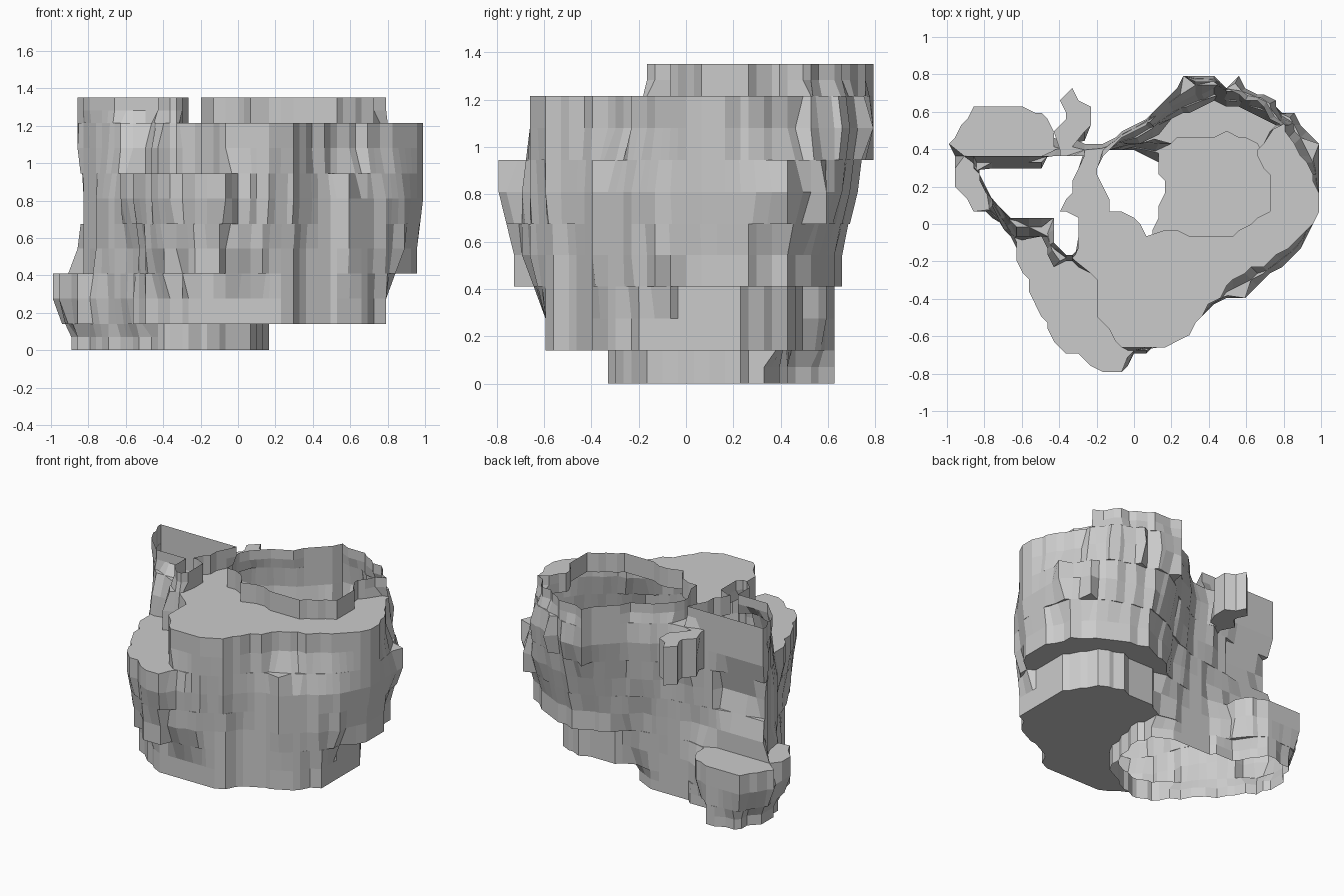
import bpy
import bmesh
from mathutils import Vector
from mathutils.geometry import delaunay_2d_cdt, intersect_point_line

GRID = 0.033
STEP = 0.06
REACH = 0.1

if "Cube" in bpy.data.objects:
    bpy.data.objects.remove(bpy.data.objects["Cube"])

stone = bpy.data.materials.new("stone grey")
stone.use_nodes = True
stone.diffuse_color = (0.6, 0.6, 0.6, 1)
stone.node_tree.nodes["Principled BSDF"].inputs["Base Color"].default_value = stone.diffuse_color


def sides(loop):
    return zip(loop, loop[1:] + loop[:1])


def snap(p):
    return Vector((round(p.x / GRID) * GRID, round(p.y / GRID) * GRID))


def jagged(flat):
    """Turn a rough outline in hundredths into a stepped, counter-clockwise loop."""
    rough = [Vector(p) / 100 for p in zip(flat[::2], flat[1::2])]
    loop = []
    for a, b in sides(rough):
        steps = max(1, round((b - a).length / STEP))
        for i in range(steps):
            p = snap(a.lerp(b, i / steps))
            if loop and (p - loop[-1]).length < 0.001:
                continue
            if len(loop) > 1 and (p - loop[-2]).length < 0.001:
                loop.pop()
                continue
            loop.append(p)
    if (loop[0] - loop[-1]).length < 0.001:
        loop.pop()
    area = sum(a.cross(b) for a, b in sides(loop))
    return loop if area > 0 else loop[::-1]


def inside(p, loops):
    """Even-odd test of a point against a set of loops."""
    hit = False
    for loop in loops:
        for a, b in sides(loop):
            if (a.y > p.y) != (b.y > p.y):
                if p.x < a.x + (p.y - a.y) * (b.x - a.x) / (b.y - a.y):
                    hit = not hit
    return hit


def nearest(p, loops):
    """Closest point to p on any side of the loops."""
    found = []
    for loop in loops:
        for a, b in sides(loop):
            part = intersect_point_line(p, a, b)[1]
            found.append(a.lerp(b, min(max(part, 0), 1)))
    return min(found, key=lambda q: (q - p).length)


def lean(loops, neighbours):
    """Lean loops half way to a neighbouring layer where the two nearly meet."""
    result = []
    for loop in loops:
        moved = []
        for p in loop:
            q = nearest(p, neighbours) if neighbours else p
            moved.append((p + q) / 2 if (p - q).length < REACH else p)
        result.append(moved)
    return result


def add_walls(bm, rings, levels):
    """Rock face through matching rings at rising levels."""
    count = len(rings[0])
    rows = [[bm.verts.new((p.x, p.y, z)) for p in ring] for ring, z in zip(rings, levels)]
    for lower, upper in zip(rows, rows[1:]):
        for i in range(count):
            j = (i + 1) % count
            bm.faces.new((lower[i], lower[j], upper[j], upper[i]))


def add_ledges(bm, below, above, z):
    """Flat ledges wherever only one of two neighbouring layers is solid."""
    points, edges = [], []
    for loop in below + above:
        start, count = len(points), len(loop)
        points += loop
        edges += [(start + i, start + (i + 1) % count) for i in range(count)]
    flat, _, tris, *_ = delaunay_2d_cdt(points, edges, [], 0, 0.0001)
    verts = [bm.verts.new((p.x, p.y, z)) for p in flat]
    for tri in tris:
        middle = sum((flat[i] for i in tri), Vector((0, 0))) / len(tri)
        solid_below, solid_above = inside(middle, below), inside(middle, above)
        if solid_below != solid_above:
            order = tri if solid_below else tri[::-1]
            bm.faces.new([verts[i] for i in order])


# Rough outlines of the rock layers, lowest first
foot = [17, 22, 13, 2, 10, -10, 0, -20, -25, -34, -40, -30, -55, -10, -72, 5,
        -85, 20, -90, 42, -78, 60, -60, 62, -45, 42, 0, 40, 12, 33]

shelf = [79, 22, 79, -20, 60, -37, 42, -42, 24, -59, 0, -60, -20, -58, -35, -50,
         -48, -40, -60, -15, -70, 0, -85, 8, -95, 20, -97, 35, -100, 43, -85, 62,
         -63, 62, -48, 60, -42, 45, -30, 38, 0, 42, 43, 47, 50, 50, 65, 42]

lower_body = [95, 25, 96, 5, 88, -12, 79, -23, 60, -38, 42, -42, 24, -60, 0, -70,
              -22, -72, -38, -60, -48, -45, -53, -25, -65, -8, -72, 4,
              -83, 25, -85, 37, -30, 37, 3, 44, 20, 56, 42, 66, 56, 62, 75, 54, 88, 42]

middle_body = [99, 44, 99, 5, 90, -12, 79, -23, 60, -38, 42, -42, 30, -58,
               15, -65, 0, -70, -5, -79, -18, -79, -25, -71, -40, -67, -50, -48,
               -60, -25, -66, -8, -72, 4, -83, 25, -83, 31, -50, 31, -45, 36, -15, 41,
               10, 54, 20, 64, 43, 72, 62, 67, 75, 64, 86, 58, 93, 50]

upper_body = [95, 27, 99, 18, 99, 5, 90, -8, 82, -13, 68, -22, 54, -29, 45, -38,
              30, -58, 17, -65, -5, -65, -20, -50, -21, -30, -32, -19, -43, -22,
              -50, -8, -62, -5, -70, 4, -84, 25, -87, 37, -38, 37, -42, 50, -37, 55,
              -38, 65, -34, 72, -24, 62, -24, 53, -32, 45, -15, 42, 0, 54,
              10, 60, 20, 70, 27, 78, 44, 78, 50, 74, 56, 78, 60, 72, 75, 67, 86, 42]

rim = [-20, 25, -18, 37, -10, 42, 10, 58, 27, 78, 45, 76, 55, 70, 70, 62,
       78, 52, 65, 40, 72, 25, 72, 5, 62, 0, 52, -8, 35, -8, 22, -3,
       8, -5, 0, 3, -12, 8]

side_rim = [-86, 37, -28, 36, -34, 18, -40, 8, -30, 4, -29, -12, -37, -18,
            -43, -10, -43, 3, -55, 2, -70, 6, -82, 22]

layers = [
    ("foot", [foot]),
    ("shelf", [shelf]),
    ("lower_body", [lower_body]),
    ("middle_body", [middle_body]),
    ("upper_body", [upper_body]),
    ("open_rim", [rim, side_rim]),
]
heights = [0, 0.14, 0.41, 0.675, 0.945, 1.215, 1.35]

# Build each layer as walls plus the ledges under it; top and foot stay open
shapes = [[jagged(outline) for outline in outlines] for _, outlines in layers]
previous_top = None
for i, (name, _) in enumerate(layers):
    low, high = heights[i], heights[i + 1]
    bottom = lean(shapes[i], shapes[i - 1] if i else None)
    top = lean(shapes[i], shapes[i + 1] if i + 1 < len(shapes) else None)
    bm = bmesh.new()
    for rings in zip(bottom, shapes[i], top):
        add_walls(bm, rings, (low, (low + high) / 2, high))
    if previous_top:
        add_ledges(bm, previous_top, bottom, low)
    loose = [v for v in bm.verts if not v.link_faces]
    bmesh.ops.delete(bm, geom=loose, context='VERTS')
    mesh = bpy.data.meshes.new(name)
    bm.to_mesh(mesh)
    bm.free()
    mesh.materials.append(stone)
    bpy.context.collection.objects.link(bpy.data.objects.new(name, mesh))
    previous_top = top
